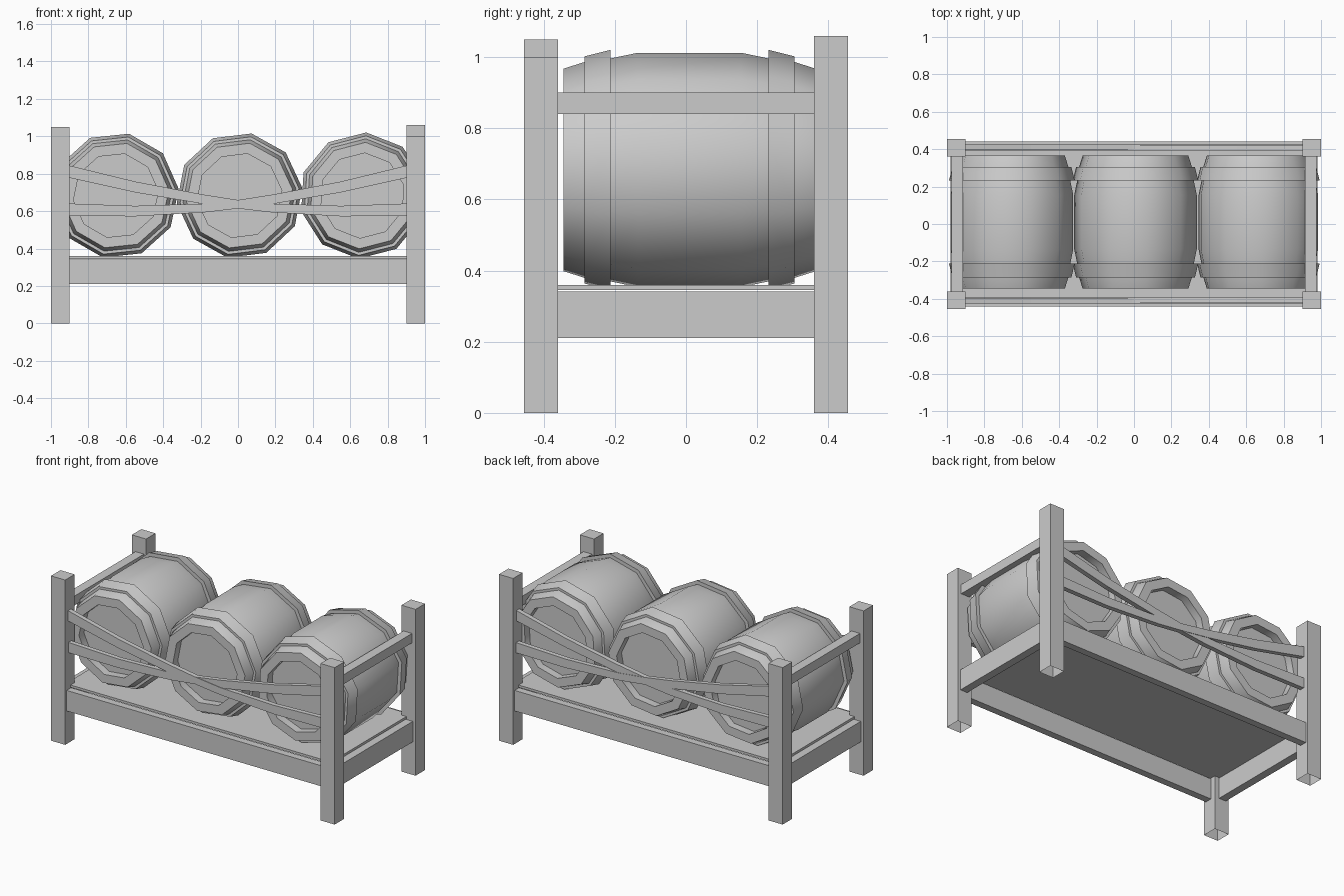
import bpy, bmesh, math

if "Cube" in bpy.data.objects:
    bpy.data.objects.remove(bpy.data.objects["Cube"])


def finish(name, bm, smooth=False):
    bmesh.ops.recalc_face_normals(bm, faces=bm.faces)
    mesh = bpy.data.meshes.new(name)
    bm.to_mesh(mesh)
    bm.free()
    ob = bpy.data.objects.new(name, mesh)
    bpy.context.collection.objects.link(ob)
    if smooth:
        bpy.ops.object.select_all(action='DESELECT')
        ob.select_set(True)
        bpy.context.view_layer.objects.active = ob
        bpy.ops.object.shade_smooth_by_angle(angle=math.radians(40))
    return ob


def box(name, x, y, z, open_bottom=False):
    bm = bmesh.new()
    bmesh.ops.create_cube(bm, size=1)
    for v in bm.verts:
        for i, (lo, hi) in enumerate((sorted(x), sorted(y), sorted(z))):
            v.co[i] = hi if v.co[i] > 0 else lo
    ob = finish(name, bm)
    if open_bottom:
        bm = bmesh.new()
        bm.from_mesh(ob.data)
        low = [f for f in bm.faces if f.normal.z < -0.5]
        bmesh.ops.delete(bm, geom=low, context='FACES_ONLY')
        bm.to_mesh(ob.data)
        bm.free()
    return ob


def lathe(name, profile, cx, cy, cz, turn, closed=False, sides=10):
    """Turn (y, radius) points around the y axis."""
    bm = bmesh.new()
    rings = []
    for y, r in profile:
        rings.append([bm.verts.new((cx + r * math.cos(turn + k * math.tau / sides), cy + y,
                                    cz + r * math.sin(turn + k * math.tau / sides)))
                      for k in range(sides)])
    pairs = list(zip(rings, rings[1:]))
    if closed:
        pairs.append((rings[-1], rings[0]))
    else:
        bm.faces.new(rings[0])
        bm.faces.new(rings[-1])
    for a, b in pairs:
        for k in range(sides):
            n = (k + 1) % sides
            bm.faces.new((a[k], a[n], b[n], b[k]))
    return finish(name, bm, smooth=True)


def strap(name, path, y0, y1, flip):
    """Flat hanging band through (x, z, half width) points."""
    bm = bmesh.new()
    rings = [[bm.verts.new((x * flip, y, z + s * h)) for y, s in
              ((y0, -1), (y1, -1), (y1, 1), (y0, 1))] for x, z, h in path]
    for a, b in zip(rings, rings[1:]):
        for k in range(4):
            n = (k + 1) % 4
            bm.faces.new((a[k], a[n], b[n], b[k]))
    bm.faces.new(rings[0])
    bm.faces.new(rings[-1])
    return finish(name, bm)


# Corner posts, uneven heights
for label, sx, sy, h in (("front_left", -1, -1, 1.05), ("front_right", 1, -1, 1.0),
                         ("back_left", -1, 1, 1.0), ("back_right", 1, 1, 1.06)):
    box(label + "_post", (sx * 0.9, sx), (sy * 0.36, sy * 0.455), (0, h), True)

# Shelf and its frame
box("shelf", (-0.935, 0.935), (-0.4, 0.4), (0.345, 0.36))
for label, s in (("front", -1), ("back", 1)):
    box(label + "_rail", (-0.9, 0.9), (s * 0.395, s * 0.44), (0.21, 0.341))
for label, s in (("left", -1), ("right", 1)):
    box(label + "_rail", (s * 0.93, s * 0.98), (-0.36, 0.36), (0.21, 0.341))
    box(label + "_upper_rail", (s * 0.915, s * 0.975), (-0.36, 0.36), (0.84, 0.9))

# Crossed sagging straps on front and back
path = [(-0.92, 0.815, 0.033), (-0.55, 0.729, 0.029), (-0.19, 0.664, 0.025),
        (-0.01, 0.638, 0.023), (0.17, 0.617, 0.023), (0.55, 0.6, 0.028), (0.92, 0.608, 0.033)]
for label, s in (("front", -1), ("back", 1)):
    strap(label + "_strap_falling", path, s * 0.395, s * 0.425, 1)
    strap(label + "_strap_rising", path, s * 0.392, s * 0.422, -1)

# Barrels lying along y, each with recessed heads and two hoops
half = [(-0.305, 0.228), (-0.355, 0.228), (-0.355, 0.285), (-0.295, 0.304),
        (-0.222, 0.314), (-0.145, 0.33)]
body = half + [(-y, r) for y, r in reversed(half)]
hoop = [(-0.295, 0.29), (-0.295, 0.32), (-0.222, 0.338), (-0.222, 0.30)]
for i, (cx, turn) in enumerate(((-0.653, 78), (0.008, 79), (0.665, 86.5)), 1):
    where = (cx, 0.01, 0.683, math.radians(turn))
    lathe(f"barrel_{i}", body, *where)
    lathe(f"barrel_{i}_front_hoop", hoop, *where, closed=True)
    lathe(f"barrel_{i}_back_hoop", [(-y, r) for y, r in hoop], *where, closed=True)
